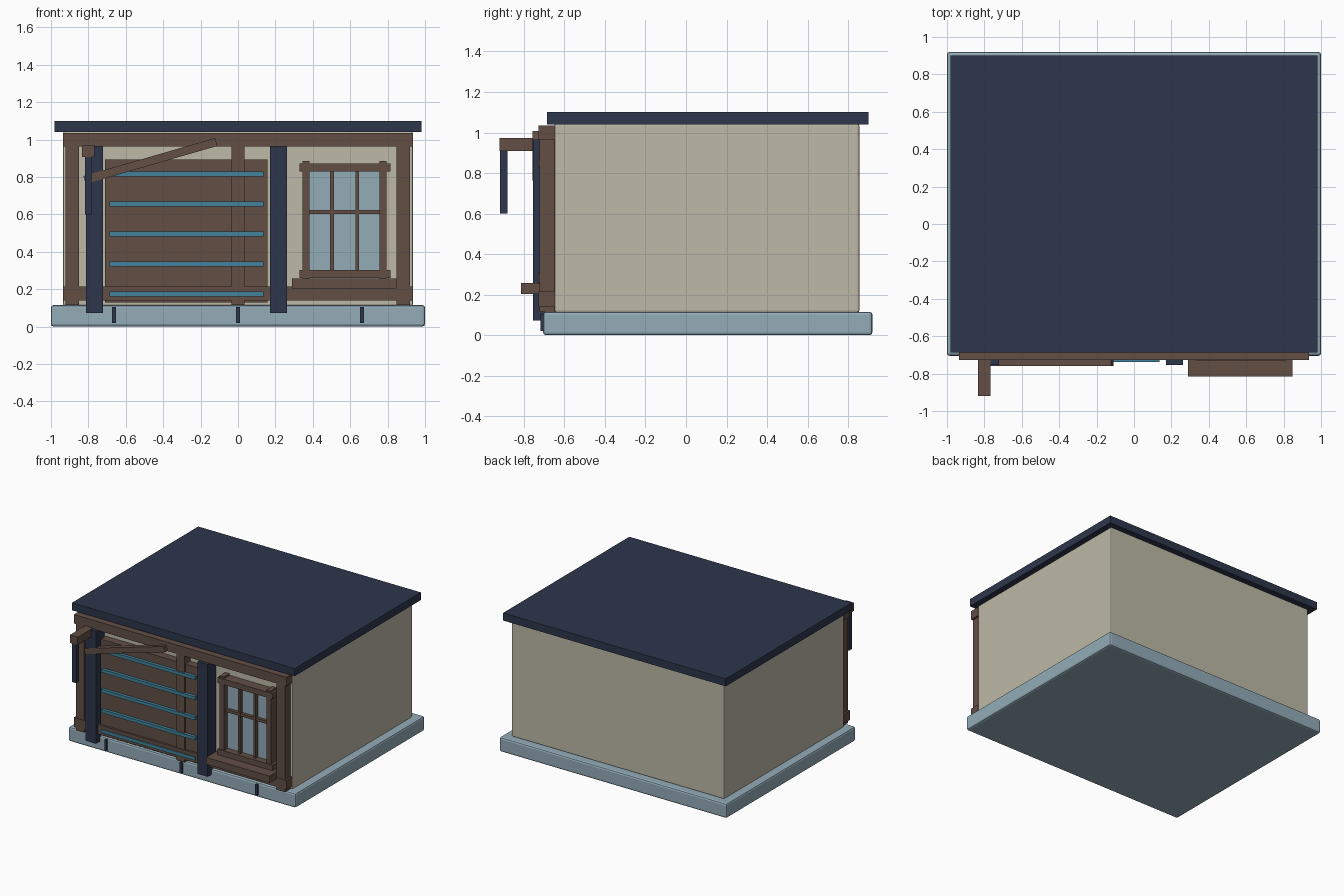
import bpy, math
from mathutils import Matrix

if "Cube" in bpy.data.objects:
    bpy.data.objects.remove(bpy.data.objects["Cube"])


def material(name, r, g, b):
    lin = [((c / 255 + 0.055) / 1.055) ** 2.4 for c in (r, g, b)]
    m = bpy.data.materials.new(name)
    m.diffuse_color = (*lin, 1)
    m.use_nodes = True
    m.node_tree.nodes["Principled BSDF"].inputs["Base Color"].default_value = m.diffuse_color
    return m


PLASTER = material("plaster", 189, 185, 167)
WOOD = material("brown wood", 98, 78, 69)
NAVY = material("navy", 45, 54, 75)
STONE = material("pale blue", 148, 172, 184)
TEAL = material("teal", 66, 130, 155)


def box(name, x, y, z, mat, bevel=0):
    """Box from (min, max) ranges on each axis."""
    lo, hi = zip(x, y, z)
    v = [(a, b, c) for a in (lo[0], hi[0]) for b in (lo[1], hi[1]) for c in (lo[2], hi[2])]
    f = [(0, 1, 3, 2), (4, 6, 7, 5), (0, 4, 5, 1), (2, 3, 7, 6), (0, 2, 6, 4), (1, 5, 7, 3)]
    me = bpy.data.meshes.new(name)
    centre = [(p + q) / 2 for p, q in zip(lo, hi)]
    me.from_pydata([[p - q for p, q in zip(w, centre)] for w in v], [], f)
    me.materials.append(mat)
    ob = bpy.data.objects.new(name, me)
    ob.location = centre
    bpy.context.collection.objects.link(ob)
    if bevel:
        m = ob.modifiers.new("bevel", 'BEVEL')
        m.width = bevel
        m.segments = 2
    return ob


# Main masses
box("foundation", (-1, 1), (-0.705, 0.92), (0, 0.115), STONE, 0.014)
box("walls", (-0.935, 0.935), (-0.65, 0.855), (0.113, 1.042), PLASTER, 0.008)
box("roof_slab", (-0.98, 0.98), (-0.687, 0.90), (1.04, 1.10), NAVY)

# Dark joints in the foundation front
for x in (-0.663, 0, 0.663):
    box("foundation_joint", (x - 0.01, x + 0.01), (-0.718, -0.70), (0.02, 0.105), NAVY)

# Timber frame on the front
for x in (-0.885, 0, 0.883):
    box("timber_post", (x - 0.036, x + 0.036), (-0.724, -0.648), (0.115, 1.0), WOOD)
box("top_beam", (-0.935, 0.935), (-0.728, -0.648), (0.963, 1.034), WOOD)
box("bottom_beam", (-0.935, 0.935), (-0.728, -0.648), (0.14, 0.215), WOOD)

# Sliding door with teal slats and navy side posts
box("door_panel", (-0.71, 0.158), (-0.712, -0.648), (0.13, 0.893), WOOD)
for i in range(5):
    z = 0.175 + 0.1603 * i
    box("door_slat", (-0.688, 0.136), (-0.737, -0.70), (z - 0.013, z + 0.013), TEAL)
for x in (-0.767, 0.216):
    box("navy_post", (x - 0.046, x + 0.046), (-0.755, -0.65), (0.073, 0.965), NAVY)

# Window
box("window_glass", (0.37, 0.77), (-0.675, -0.648), (0.29, 0.84), STONE)
for x in (0.363, 0.776):
    box("window_jamb", (x - 0.019, x + 0.019), (-0.722, -0.648), (0.25, 0.886), WOOD)
for z in (0.281, 0.851):
    box("window_rail", (0.329, 0.815), (-0.73, -0.648), (z - 0.022, z + 0.022), WOOD)
for x in (0.503, 0.638):
    box("window_mullion", (x - 0.01, x + 0.01), (-0.705, -0.65), (0.30, 0.83), WOOD)
box("window_crossbar", (0.38, 0.76), (-0.70, -0.65), (0.601, 0.623), WOOD)
box("window_sill", (0.29, 0.848), (-0.815, -0.648), (0.203, 0.258), WOOD)

# Projecting bracket with hanging banner
box("bracket_arm", (-0.835, -0.767), (-0.92, -0.66), (0.908, 0.972), WOOD)
box("hanging_banner", (-0.818, -0.783), (-0.917, -0.882), (0.60, 0.91), NAVY)

# Slanted brace across the front
x0, z0, x1, z1 = -0.82, 0.784, -0.116, 0.987
half = math.hypot(x1 - x0, z1 - z0) / 2
brace = box("diagonal_brace", (-half, half), (-0.758, -0.71), (-0.022, 0.022), WOOD)
brace.location = ((x0 + x1) / 2, -0.734, (z0 + z1) / 2)
brace.rotation_euler = (0, -math.atan2(z1 - z0, x1 - x0), 0)
